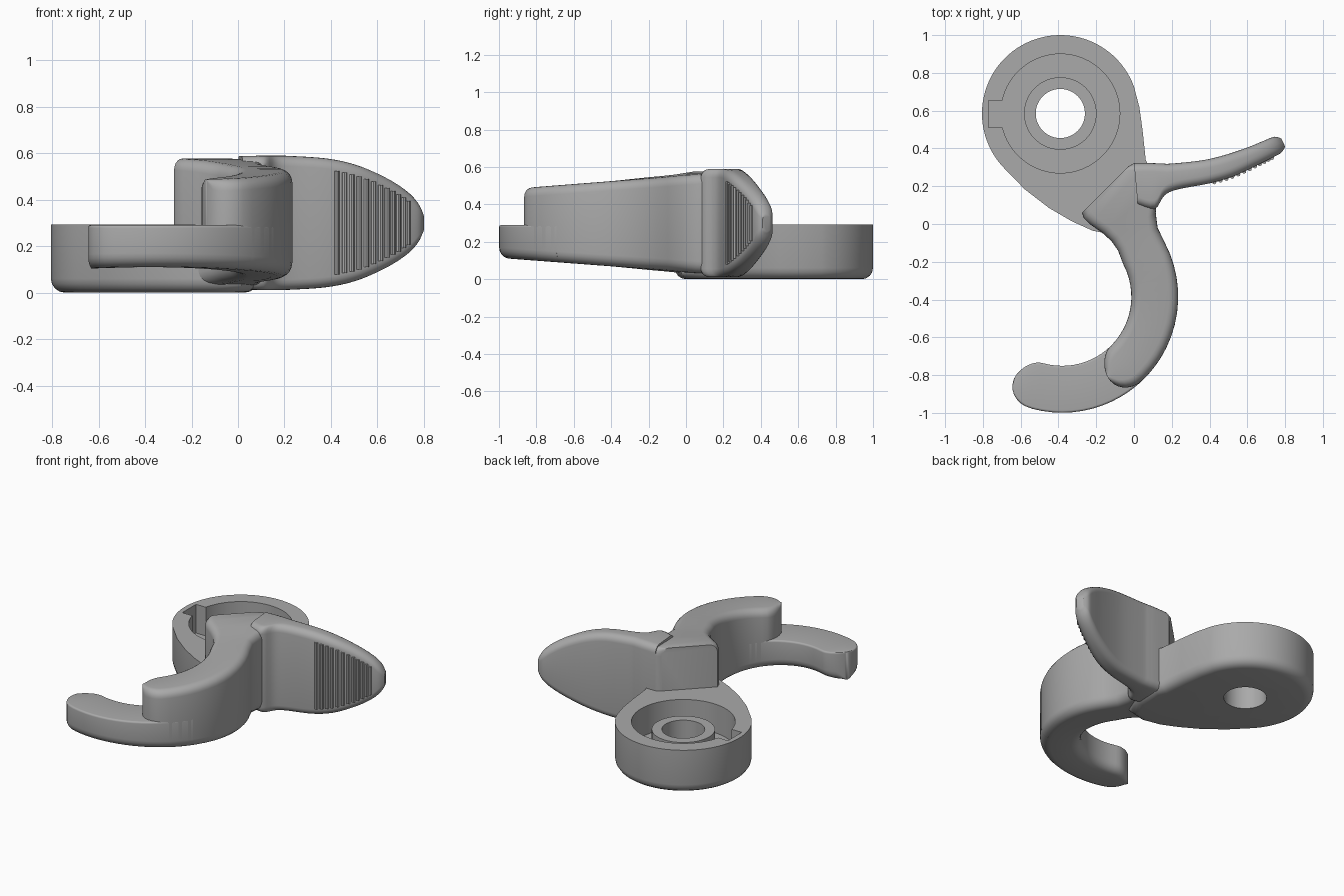
import bpy
import bmesh
from math import sin, cos, pi, radians, sqrt
from mathutils import Vector

if "Cube" in bpy.data.objects:
    bpy.data.objects.remove(bpy.data.objects["Cube"], do_unlink=True)

grey = bpy.data.materials.new("plain grey")
grey.use_nodes = True
colour = (0.4, 0.4, 0.4, 1)
grey.diffuse_color = colour
grey.node_tree.nodes["Principled BSDF"].inputs["Base Color"].default_value = colour


def finish(name, bm, smooth=True):
    bmesh.ops.recalc_face_normals(bm, faces=bm.faces)
    mesh = bpy.data.meshes.new(name)
    bm.to_mesh(mesh)
    bm.free()
    mesh.materials.append(grey)
    obj = bpy.data.objects.new(name, mesh)
    bpy.context.collection.objects.link(obj)
    if smooth:
        shade(obj)
    return obj


def shade(obj):
    bpy.ops.object.select_all(action='DESELECT')
    obj.select_set(True)
    bpy.context.view_layer.objects.active = obj
    bpy.ops.object.shade_smooth_by_angle(angle=radians(35))


def section(left, right, z0, z1, r_low, r_top):
    """Upright rounded rectangle between two plan points."""
    a, b = Vector(left), Vector(right)
    w, d = (b - a).length, (b - a).normalized()
    ring = []
    for cx, cz, start, r in ((1, 1, 0, r_top), (0, 1, 90, r_top),
                             (0, 0, 180, r_low), (1, 0, 270, r_low)):
        r = min(r, 0.48 * w, 0.48 * (z1 - z0))
        for i in range(6):
            t = radians(start + 18 * i)
            s = (w - r if cx else r) + r * cos(t)
            p = a + d * s
            ring.append((p.x, p.y, (z1 - r if cz else z0 + r) + r * sin(t)))
    return ring


def loft(name, stations, r_low, r_top):
    bm = bmesh.new()
    rings = [[bm.verts.new(p) for p in section(*s, r_low, r_top)] for s in stations]
    for a, b in zip(rings, rings[1:]):
        for i in range(len(a)):
            j = (i + 1) % len(a)
            bm.faces.new((a[i], a[j], b[j], b[i]))
    bm.faces.new(rings[0])
    bm.faces.new(rings[-1])
    return finish(name, bm)


def spline(rows, steps=4):
    """Smooth interpolation through rows of numbers."""
    out = []
    for k in range(len(rows) - 1):
        a, b = rows[max(k - 1, 0)], rows[k]
        c, d = rows[k + 1], rows[min(k + 2, len(rows) - 1)]
        for i in range(steps):
            t = i / steps
            out.append([q + t / 2 * (r - p + t * (2 * p - 5 * q + 4 * r - s
                        + t * (3 * (q - r) + s - p))) for p, q, r, s in zip(a, b, c, d)])
    return out + [list(rows[-1])]


def low(y):
    return max(0.01, 0.035 - 0.085 * y)


def high(y):
    return min(0.59, 0.56 + 0.09 * y)


# Hook arc seen from above
HOOK, MID, HALF = Vector((-0.38, -0.385)), 0.49, 0.124


def arc_pair(deg, half=HALF):
    d = Vector((cos(radians(deg)), sin(radians(deg))))
    return tuple(HOOK + d * (MID - half)), tuple(HOOK + d * (MID + half))


def round_end(deg):
    """Pairs that close the hook with a half circle."""
    sweep = HALF / MID * 180 / pi
    return [arc_pair(deg - sweep * sin(t), max(HALF * cos(t), 0.012))
            for t in (i * pi / 16 for i in range(1, 9))]


# Tall arm: angled head running into the hook
pairs = [((-0.275, 0.06), (-0.03, 0.305)), ((-0.265, 0.03), (0.0, 0.322)),
         ((-0.235, 0.0), (0.07, 0.322)), ((-0.17, -0.045), (0.125, 0.2)),
         ((-0.12, -0.09), (0.115, 0.06)), ((-0.085, -0.14), (0.125, -0.02))]
pairs += [arc_pair(a) for a in range(28, -47, -6)] + round_end(-46)
loft("tall_arm", [(l, r, low((l[1] + r[1]) / 2), high((l[1] + r[1]) / 2))
                  for l, r in pairs], 0.06, 0.05)

# Low hook tip
pairs = [arc_pair(a) for a in range(-30, -106, -5)] + round_end(-106)
loft("hook_tip", [(l, r, low((l[1] + r[1]) / 2), 0.29) for l, r in pairs], 0.06, 0.012)

# Thumb fin: back edge, front edge and half height at each station
fin = spline([(0.0, 0.322, 0.02, 0.1, 0.287), (0.1, 0.322, 0.11, 0.08, 0.289),
              (0.15, 0.32, 0.16, 0.15, 0.289), (0.2, 0.32, 0.23, 0.183, 0.288),
              (0.36, 0.337, 0.39, 0.213, 0.277), (0.48, 0.365, 0.52, 0.25, 0.25),
              (0.6, 0.405, 0.64, 0.305, 0.2), (0.69, 0.442, 0.73, 0.35, 0.145),
              (0.745, 0.462, 0.78, 0.378, 0.095), (0.78, 0.452, 0.8, 0.41, 0.045)])
loft("thumb_fin", [((a, b), (c, d), 0.3 - h, 0.3 + h) for a, b, c, d, h in fin], 0.045, 0.045)

# Grip ribs on the fin front
bm = bmesh.new()
for a, b, c, d, h in fin:
    if 0.39 < c < 0.74:
        rib = bmesh.ops.create_cone(bm, cap_ends=True, segments=8, radius1=0.012,
                                    radius2=0.012, depth=2 * h - 0.1)
        bmesh.ops.translate(bm, verts=rib["verts"], vec=(c, d + 0.001, 0.3))
finish("grip_ribs", bm)

# Teardrop hub
CX, CY, R = -0.39, 0.585, 0.415
outline = [(CX + R * cos(radians(a)), CY + R * sin(radians(a))) for a in range(20, 228, 4)]
outline += [(-0.58, 0.185), (-0.45, 0.085), (-0.33, 0.015), (-0.22, -0.035), (-0.1, -0.06),
            (0.02, -0.03), (0.08, 0.1), (0.09, 0.28), (0.062, 0.34), (0.045, 0.5), (0.028, 0.62)]
bm = bmesh.new()
base = bm.faces.new([bm.verts.new((x, y, 0)) for x, y in outline])
top = bmesh.ops.extrude_face_region(bm, geom=[base])["geom"]
bmesh.ops.translate(bm, verts=[v for v in top if isinstance(v, bmesh.types.BMVert)],
                    vec=(0, 0, 0.292))
rim = [e for e in bm.edges if all(v.co.z < 0.01 for v in e.verts)]
bmesh.ops.bevel(bm, geom=rim, offset=0.06, segments=4, profile=0.5, affect='EDGES')
hub = finish("hub", bm, smooth=False)


def cylinder(name, radius, z0, z1):
    bm = bmesh.new()
    bmesh.ops.create_cone(bm, cap_ends=True, segments=64, radius1=radius,
                          radius2=radius, depth=z1 - z0)
    bmesh.ops.translate(bm, verts=bm.verts, vec=(CX, CY, (z0 + z1) / 2))
    return finish(name, bm, smooth=False)


def box(name, x0, x1, y0, y1, z0, z1):
    bm = bmesh.new()
    bmesh.ops.create_cube(bm, size=1)
    for v in bm.verts:
        v.co = [lo if c < 0 else hi for c, lo, hi in zip(v.co, (x0, y0, z0), (x1, y1, z1))]
    return finish(name, bm, smooth=False)


def combine(obj, other, operation):
    mod = obj.modifiers.new(operation, 'BOOLEAN')
    mod.object, mod.operation, mod.solver = other, operation, 'EXACT'
    bpy.context.view_layer.objects.active = obj
    bpy.ops.object.modifier_apply(modifier=mod.name)
    bpy.data.objects.remove(other, do_unlink=True)


# Spring recess with side notch, raised boss and through hole
FLOOR = 0.1
combine(hub, cylinder("recess_cutter", 0.315, FLOOR, 0.5), 'DIFFERENCE')
combine(hub, box("notch_cutter", -0.77, -0.6, 0.51, 0.655, FLOOR, 0.5), 'DIFFERENCE')
combine(hub, cylinder("boss", 0.192, FLOOR - 0.03, 0.24), 'UNION')
combine(hub, cylinder("hole_cutter", 0.13, -0.2, 0.5), 'DIFFERENCE')
shade(hub)
